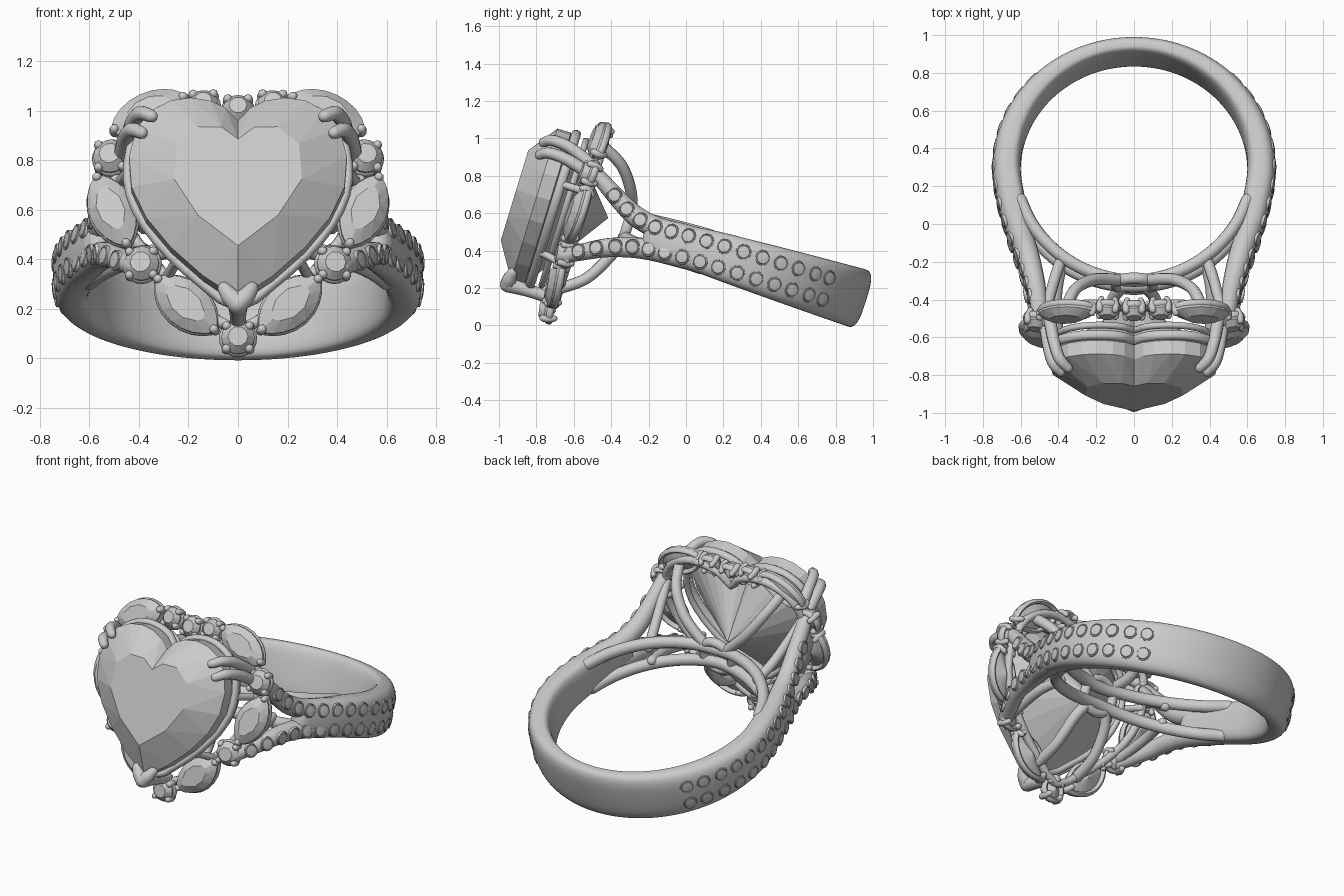
import bpy, bmesh
from math import sin, cos, radians, pi, copysign
from mathutils import Vector, Matrix
from mathutils.bvhtree import BVHTree

if "Cube" in bpy.data.objects:
    bpy.data.objects.remove(bpy.data.objects["Cube"])

# Everything is modelled upright around the finger hole, then tilted into place
PLACE = Matrix.Translation((0, .297, .356)) @ Matrix.Rotation(radians(-17), 4, 'X')


def finish(bm, name, mirror=False, smooth=True):
    bmesh.ops.recalc_face_normals(bm, faces=bm.faces)
    me = bpy.data.meshes.new(name)
    bm.to_mesh(me)
    ob = bpy.data.objects.new(name, me)
    bpy.context.collection.objects.link(ob)
    ob.matrix_world = PLACE
    if smooth:
        bpy.ops.object.select_all(action='DESELECT')
        ob.select_set(True)
        bpy.context.view_layer.objects.active = ob
        bpy.ops.object.shade_smooth_by_angle(angle=radians(45))
    if mirror:
        m = ob.modifiers.new("mirror", 'MIRROR')
        m.use_mirror_merge = False
    return ob


def spline(c, k, closed=False):
    n, out = len(c), []
    g = lambda i: Vector(c[i % n] if closed else c[min(max(i, 0), n - 1)])
    for i in range(n if closed else n - 1):
        a, b, d, e = g(i - 1), g(i), g(i + 1), g(i + 2)
        for j in range(k):
            t = j / k
            out.append(.5 * (2 * b + (d - a) * t + (2 * a - 5 * b + 4 * d - e) * t * t
                             + (3 * b - a - 3 * d + e) * t ** 3))
    return out if closed else out + [g(n - 1)]


def power(v, e):
    return copysign(abs(v) ** e, v)


def sweep(bm, ctrl, n0, k=5, seg=10, closed=False, band=False):
    """Sweep an oval along points (x, y, z, half width, half depth)."""
    pts = spline(ctrl, k, closed)
    m, n, rings = len(pts), Vector(n0), []
    pos = [Vector(p[:3]) for p in pts]
    for i in range(m):
        t = (pos[(i + 1) % m] - pos[i - 1]) if closed else (pos[min(i + 1, m - 1)] - pos[max(i - 1, 0)])
        t.normalize()
        n = (n - t * n.dot(t)).normalized()
        up = t.cross(n)
        sets = [(0, 1)]
        if not closed and i in (0, m - 1):
            s = -1 if i == 0 else 1
            sets = [(s * sin(radians(q)), cos(radians(q))) for q in (0, 30, 58, 80)]
            if i == 0:
                sets.reverse()
        for off, sc in sets:
            a, b = pts[i][3] * sc, pts[i][4] * sc
            o = pos[i] + t * off * min(pts[i][3], pts[i][4])
            ring = []
            for j in range(seg):
                c, s = cos(2 * pi * j / seg), sin(2 * pi * j / seg)
                if band:
                    c, s = power(c, .6), power(s, .8 if s > 0 else .5)
                ring.append(bm.verts.new(o + up * a * c + n * b * s))
            rings.append(ring)
    for i in range(len(rings) if closed else len(rings) - 1):
        p, q = rings[i], rings[(i + 1) % len(rings)]
        for j in range(seg):
            bm.faces.new((p[j], p[(j + 1) % seg], q[(j + 1) % seg], q[j]))
    if not closed:
        bm.faces.new(rings[0])
        bm.faces.new(rings[-1])


def gem(bm, outline, M, table, crown, girdle, culet):
    """Faceted stone: outline girdle, half-count table, pointed pavilion."""
    n = len(outline)
    V = lambda x, y, h: bm.verts.new(M @ Vector((x, y, h)))
    G = [V(x, y, 0) for x, y in outline]
    B = [V(x, y, -girdle) for x, y in outline]
    T = [V(x * table, y * table, crown) for x, y in outline[::2]]
    C = V(0, 0, -culet)
    bm.faces.new(T)
    for i in range(n):
        j = (i + 1) % n
        bm.faces.new((G[i], G[j], B[j], B[i]))
        bm.faces.new((B[i], B[j], C))
    for i in range(n // 2):
        a, b, c, d = G[2 * i], G[2 * i + 1], G[(2 * i + 2) % n], T[(i + 1) % (n // 2)]
        for f in ((a, b, T[i]), (b, c, d), (T[i], b, d)):
            bm.faces.new(f)


# Shank: tapering band that splits into two branches on each side
def arc(deg):
    s = min(deg / 90, 1)
    b = .051 + .023 * s * s * (3 - 2 * s)
    r, q = .6 + b, radians(deg)
    return (r * sin(q), r * cos(q), -.02, .16 - .038 * (deg / 105) ** 2, b)


half = [arc(d) for d in range(15, 106, 15)] + [(.61, -.34, -.025, .108, .07), (.565, -.48, -.03, .085, .06)]
full = [(-p[0],) + p[1:] for p in reversed(half)] + [arc(0)] + half
band = bmesh.new()
sweep(band, full, (-1, 0, 0), k=6, seg=36, band=True)
upper = [(.652, -.18, .035, .06, .066), (.61, -.34, .032, .06, .064), (.565, -.48, .027, .058, .06),
         (.535, -.6, .05, .056, .055), (.515, -.71, .105, .05, .05), (.495, -.88, .21, .04, .042)]
lower = [(.652, -.18, -.08, .06, .066), (.61, -.34, -.085, .06, .064), (.565, -.48, -.095, .058, .06),
         (.535, -.6, -.12, .054, .055), (.505, -.73, -.165, .05, .05), (.415, -.91, -.262, .04, .042)]
split = bmesh.new()
for path in (upper, lower):
    sweep(split, path, (1, 0, 0), k=6, seg=16)

# Pave: two rows of small flush stones, dropped onto the shank surface
trees = []
for b in (band, split):
    bmesh.ops.recalc_face_normals(b, faces=b.faces)
    trees.append(BVHTree.FromBMesh(b))
pave = bmesh.new()
PROFILE = [(.043, -.012), (.041, .003), (.036, .003), (.035, -.001), (.032, .004), (.02, .006)]
for path, off, stop in ((upper, .058, -.76), (lower, -.06, -.83)):
    row = [arc(d)[:2] + (off - .02,) for d in (48, 62, 76, 90)] + [p[:3] for p in path]
    pts, run = spline(row, 24), .1
    for p, q in zip(pts, pts[1:]):
        run += (q - p).length
        if run < .094 or q.y < stop:
            continue
        run = 0
        out = (q - p).cross(Vector((0, 0, -1))).normalized()
        out = out if out.x > 0 or out.dot(q) > 0 else -out
        hits = [t.ray_cast(q + out * .3, -out) for t in trees]
        hits = [h for h in hits if h[0]]
        if not hits:
            continue
        h = min(hits, key=lambda h: h[3])
        M = Matrix.Translation(h[0]) @ (h[1] + out * .5).to_track_quat('Z', 'Y').to_matrix().to_4x4()
        rings = [[pave.verts.new(M @ Vector((r * cos(pi * j / 8), r * sin(pi * j / 8), z))) for j in range(16)]
                 for r, z in PROFILE]
        for a, b in zip(rings, rings[1:]):
            for j in range(16):
                pave.faces.new((a[j], a[(j + 1) % 16], b[(j + 1) % 16], b[j]))
        pave.faces.new(rings[-1])
finish(band, "ring_band")
finish(split, "split_shoulders", mirror=True)
finish(pave, "pave_stones", mirror=True)

# Heart centre stone
H = [(0, .28), (.05, .335), (.11, .365), (.19, .378), (.27, .367), (.35, .325), (.41, .25), (.44, .13),
     (.43, 0), (.37, -.13), (.27, -.255), (.14, -.375), (0, -.47)]
HEART = H + [(-x, z) for x, z in H[-2:0:-1]]
FACE = Matrix.Rotation(pi / 2, 4, 'X')
bm = bmesh.new()
gem(bm, HEART, Matrix.Translation((0, -1.145, 0)) @ FACE, .6, .115, .075, .4)
finish(bm, "heart_stone", smooth=False)

# Heart shaped rails: two under the stone, one behind the halo
bm = bmesh.new()
for sc, y, a, b in ((1.01, -1.04, .02, .026), (.95, -.98, .018, .018), (1.12, -.885, .024, .026)):
    sweep(bm, [(x * sc, y, z * sc, a, b) for x, z in HEART], (0, 1, 0), k=2, closed=True)
finish(bm, "heart_rails")

# Halo stones with bezels and prongs: x, z, half length, half width, angle, pointedness
SIDE = [(.21, -.427, .165, .092, 43, 1.5), (.39, -.254, .07, .07, 0, 1), (.51, -.03, .165, .092, 67, 1.5),
        (.515, .2, .07, .07, 0, 1), (.36, .38, .165, .092, -25, 1.3), (.14, .42, .06, .06, 0, 1)]
MIDDLE = [(0, -.567, .067, .067, 0, 1), (0, .4, .06, .06, 0, 1)]
for label, stones, mir in (("halo_side", SIDE, True), ("halo_middle", MIDDLE, False)):
    gems, mounts = bmesh.new(), bmesh.new()
    for x, z, L, W, ang, e in stones:
        f = (Vector((0, -1, 0)) + Vector((x, 0, z)).normalized() * .16).normalized()
        e1 = Vector((cos(radians(ang)), 0, sin(radians(ang))))
        e1 = (e1 - f * e1.dot(f)).normalized()
        M = Matrix((e1, f.cross(e1), f)).transposed().to_4x4()
        M.translation = (x, -.925, z)
        outline = [(L * cos(pi * i / 10), W * power(sin(pi * i / 10), e)) for i in range(20)]
        gem(gems, outline, M, .6, .032, .015, .06)
        sweep(mounts, [tuple(M @ Vector((a * .93, b * .93, -.028))) + (.015, .02) for a, b in outline], f,
              k=1, seg=8, closed=True)
        if e == 1:
            tips = [(L * cos(q), L * sin(q)) for q in (pi / 4, 3 * pi / 4, 5 * pi / 4, 7 * pi / 4)]
        else:
            tips = [(L * .96, 0), (-L * .96, 0)]
        for a, b in tips:
            sweep(mounts, [tuple(M @ Vector((a * s, b * s, h))) + (r, r)
                           for s, h, r in ((.85, -.055, .017), (1.0, -.025, .019), (.97, .005, .019))],
                  e1, k=3, seg=8)
    finish(gems, label + "_stones", mir, smooth=False)
    finish(mounts, label + "_settings", mir)


def wires(name, paths, mirror=True):
    bm = bmesh.new()
    for path in paths:
        sweep(bm, [tuple(p[:3]) + (p[3], p[3]) for p in path], (.3, .5, .81), k=6)
    finish(bm, name, mirror)


# Double claws on the lobes and posts down to the halo
wires("lobe_claws", [
    [(.445, -.92, .25, .034), (.425, -1.05, .30, .032), (.395, -1.15, .31, .03), (.35, -1.195, .285, .026)],
    [(.47, -.92, .2, .034), (.455, -1.05, .235, .032), (.43, -1.15, .24, .03), (.39, -1.195, .215, .026)],
    [(.44, -1.04, .1, .02), (.48, -.88, .1, .022)],
    [(.25, -1.04, -.28, .02), (.29, -.88, -.31, .022)]])

# V claw holding the point of the heart
wires("point_claw", [
    [(0, -1.155, -.495, .042), (.03, -1.155, -.465, .038), (.055, -1.15, -.43, .028)],
    [(0, -1.155, -.497, .042), (0, -1.04, -.495, .035), (0, -.89, -.5, .032)]])

# Bridge rails continuing the finger hole beneath the head
bm = bmesh.new()
for s in (-1, 1):
    rail = []
    for d in range(108, 253, 12):
        q = radians(d)
        rail.append((.633 * sin(q), .633 * cos(q), -.02 + s * (.05 + .04 * abs(sin(q))), .036, .034))
    sweep(bm, rail, (1, 0, 0), k=4, seg=12)
sweep(bm, [(.1 * cos(pi * i / 8), -.635, -.02 + .1 * sin(pi * i / 8), .028, .03) for i in range(16)],
      (0, 1, 0), k=2, closed=True)
finish(bm, "bridge")

# Gallery wires from the bridge up to the halo
wires("gallery_wires", [
    [(.36, -.89, .36, .032), (.31, -.76, .29, .031), (.21, -.67, .17, .032), (.08, -.635, .05, .032)],
    [(.14, -.89, -.44, .032), (.135, -.76, -.34, .031), (.11, -.67, -.18, .032), (.06, -.635, -.08, .032)],
    [(.38, -.5, .03, .03), (.42, -.64, .08, .03), (.47, -.87, .2, .028)],
    [(.38, -.5, -.07, .03), (.41, -.66, -.13, .03), (.4, -.88, -.24, .028)]])
